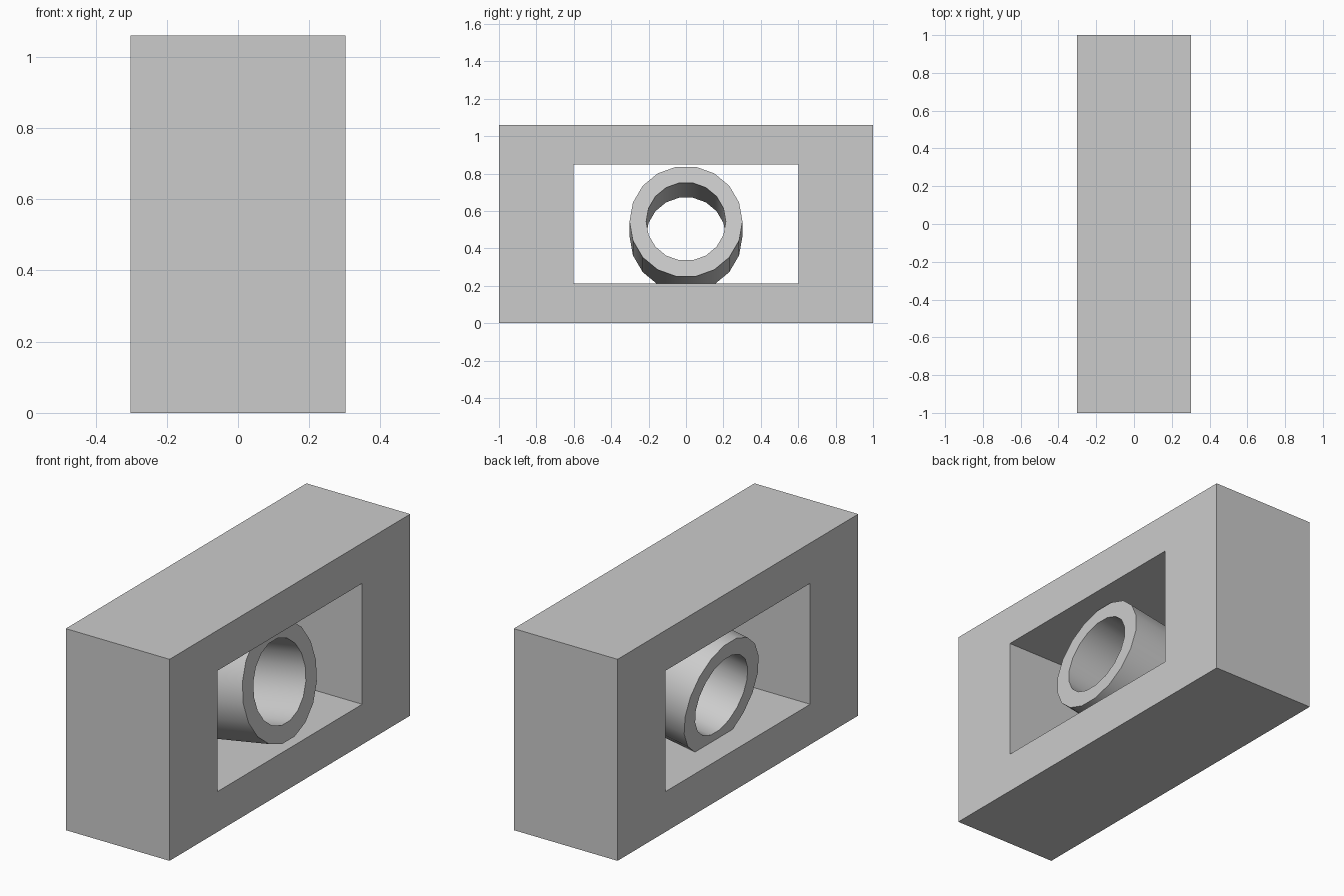
import bpy, bmesh, math
from mathutils import Vector

if "Cube" in bpy.data.objects:
    bpy.data.objects.remove(bpy.data.objects["Cube"], do_unlink=True)

# One grey material
GREY = (0.6, 0.6, 0.6, 1.0)
grey = bpy.data.materials.new("plain_grey")
grey.use_nodes = True
grey.diffuse_color = GREY
grey.node_tree.nodes["Principled BSDF"].inputs["Base Color"].default_value = GREY


def rectangle(half_y, low, high):
    return [(-half_y, low), (half_y, low), (half_y, high), (-half_y, high)]


def polygon(radius, sides):
    # regular polygon with a flat edge at top and bottom
    angles = [math.tau * i / sides for i in range(sides)]
    return [(radius * math.cos(a), radius * math.sin(a)) for a in angles]


def hollow_prism(name, outer, inner, length):
    """Open-ended prism along x between an outer and an inner (y, z) profile."""
    bm = bmesh.new()
    half = length / 2
    loops = [[bm.verts.new((x, y, z)) for y, z in profile]
             for profile, x in ((outer, -half), (outer, half), (inner, half), (inner, -half))]
    count = len(outer)
    for k in range(4):
        a, b = loops[k], loops[(k + 1) % 4]
        for i in range(count):
            j = (i + 1) % count
            bm.faces.new((a[i], a[j], b[j], b[i]))
    bmesh.ops.recalc_face_normals(bm, faces=bm.faces)
    mesh = bpy.data.meshes.new(name)
    bm.to_mesh(mesh)
    bm.free()
    mesh.materials.append(grey)
    obj = bpy.data.objects.new(name, mesh)
    bpy.context.collection.objects.link(obj)
    return obj


# Rectangular block with a window through its width
hollow_prism("frame", rectangle(1.0, 0.0, 1.06), rectangle(0.601, 0.212, 0.848), 0.604)

# Tilted pipe whose lower end sinks into the window sill
pipe = hollow_prism("tilted_pipe", polygon(0.302, 18), polygon(0.213, 18), 0.455)
pipe.location = Vector((0.018, 0, 0.504))
pipe.rotation_euler.y = math.radians(-10)

# Smooth pipe walls, sharp rims
bpy.ops.object.select_all(action="DESELECT")
pipe.select_set(True)
bpy.context.view_layer.objects.active = pipe
bpy.ops.object.shade_smooth_by_angle(angle=math.radians(30))
